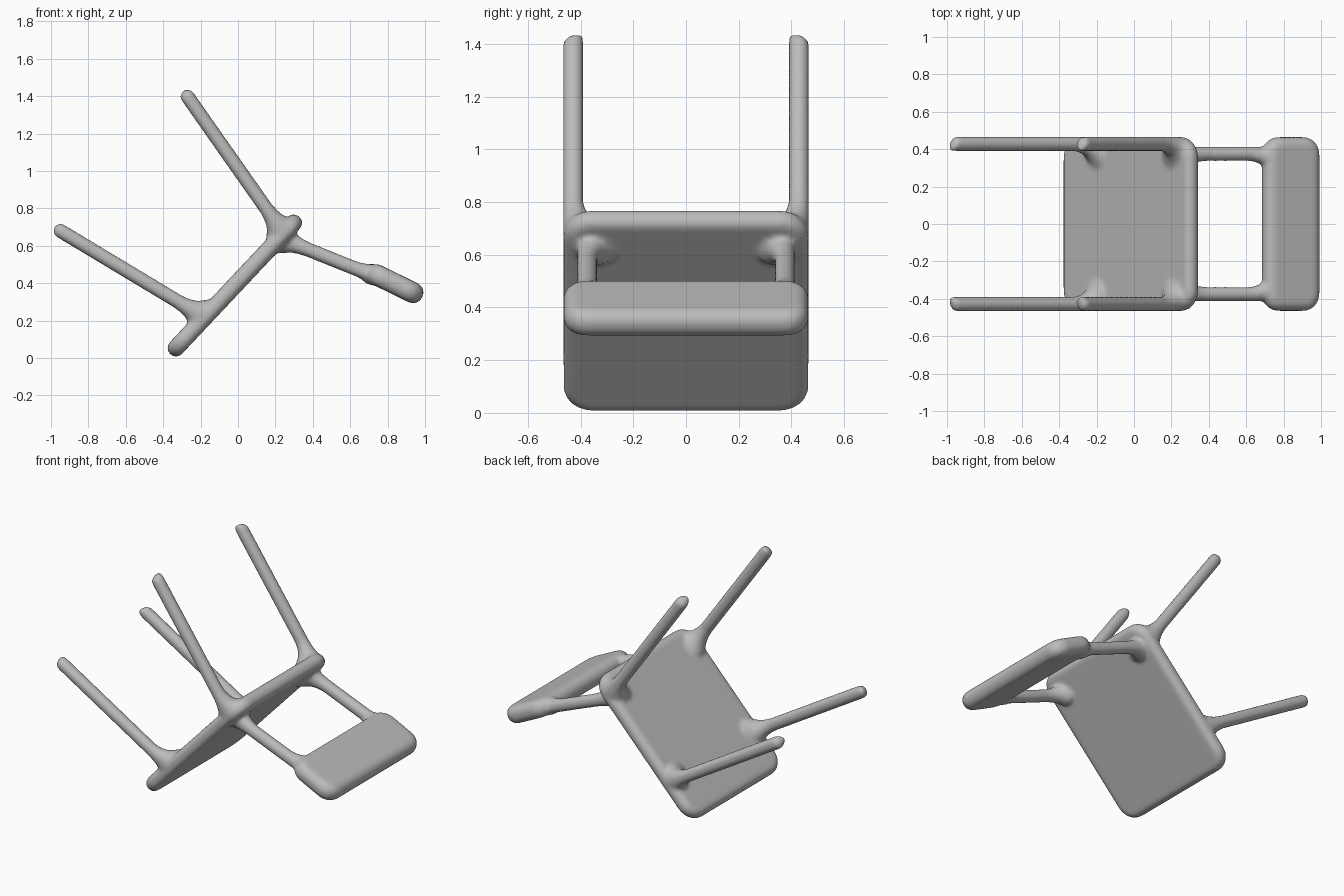
import bpy, bmesh, math
from mathutils import Vector, Matrix

if "Cube" in bpy.data.objects:
    bpy.data.objects.remove(bpy.data.objects["Cube"])

grey = bpy.data.materials.new("plain grey")
grey.diffuse_color = (0.5, 0.5, 0.5, 1)
grey.use_nodes = True
grey.node_tree.nodes["Principled BSDF"].inputs["Base Color"].default_value = grey.diffuse_color
parts = []


def add_object(name, bm):
    bmesh.ops.recalc_face_normals(bm, faces=bm.faces)
    mesh = bpy.data.meshes.new(name)
    bm.to_mesh(mesh)
    bm.free()
    ob = bpy.data.objects.new(name, mesh)
    bpy.context.collection.objects.link(ob)
    parts.append(ob)


def slab(name, start, end, width, thick, corner):
    """Pillow-edged board running from start to end in the XZ plane."""
    a, b = Vector((start[0], 0, start[1])), Vector((end[0], 0, end[1]))
    along = (b - a).normalized()
    up = along.cross(Vector((0, 1, 0)))
    bm = bmesh.new()
    bmesh.ops.create_cube(bm, size=1)
    bmesh.ops.scale(bm, vec=((b - a).length, width, thick), verts=bm.verts)
    edges = [e for e in bm.edges
             if abs(e.verts[0].co.z - e.verts[1].co.z) > thick / 2]
    bmesh.ops.bevel(bm, geom=edges, offset=corner, segments=8, profile=0.5,
                    affect='EDGES')
    rim = [e for e in bm.edges
           if abs(e.verts[0].co.z - e.verts[1].co.z) < 1e-4]
    bmesh.ops.bevel(bm, geom=rim, offset=thick * 0.47, segments=6, profile=0.5,
                    affect='EDGES')
    frame = Matrix((along, Vector((0, 1, 0)), up)).transposed().to_4x4()
    bm.transform(Matrix.Translation((a + b) / 2) @ frame)
    add_object(name, bm)


def rod(name, base, tip, y, r, flare):
    """Round rod with a flared root and domed tip; the flare grows inward."""
    a, b = Vector((base[0], y, base[1])), Vector((tip[0], y, tip[1]))
    along = (b - a).normalized()
    side = Vector((0, 1, 0))
    across = along.cross(side)
    length = (b - a).length
    rings = [(0, r + flare), (0.04, r + flare), (0.06, r + flare * 0.6),
             (0.085, r + flare * 0.3), (0.12, r + flare * 0.1), (0.16, r)]
    for i in range(6):
        t = math.radians(i * 16)
        rings.append((length + r * math.sin(t), r * math.cos(t)))
    bm = bmesh.new()
    loops = []
    n = 20
    for s, rad in rings:
        c = a + along * s - side * math.copysign(rad - r, y)
        loops.append([bm.verts.new(c + rad * (side * math.cos(k * math.tau / n)
                      + across * math.sin(k * math.tau / n))) for k in range(n)])
    for p, q in zip(loops, loops[1:]):
        for k in range(n):
            bm.faces.new((p[k], p[(k + 1) % n], q[(k + 1) % n], q[k]))
    bm.faces.new(loops[0])
    bm.faces.new(loops[-1])
    add_object(name, bm)


# Seat and backrest boards
slab("seat", (-0.362, 0.021), (0.328, 0.755), 0.93, 0.09, 0.11)
slab("backrest", (0.69, 0.47), (0.985, 0.325), 0.93, 0.112, 0.09)

# Legs and backrest posts on both sides
for s in (-1, 1):
    rod("front_leg", (-0.18, 0.217), (-0.95, 0.68), 0.428 * s, 0.039, 0.05)
    rod("rear_leg", (0.245, 0.665), (-0.27, 1.398), 0.428 * s, 0.039, 0.05)
    rod("back_post", (0.225, 0.64), (0.76, 0.425), 0.375 * s, 0.039, 0.035)
    # short flare where the post runs into the backrest
    rod("post_joint", (0.74, 0.437), (0.58, 0.498), 0.375 * s, 0.036, 0.02)

# Fuse all parts into one softly blended chair
for ob in parts:
    ob.select_set(True)
bpy.context.view_layer.objects.active = parts[0]
bpy.ops.object.join()
chair = bpy.context.view_layer.objects.active
chair.name = "toppled_chair"
fuse = chair.modifiers.new("fuse", 'REMESH')
fuse.mode = 'VOXEL'
fuse.voxel_size = 0.011
soften = chair.modifiers.new("soften", 'SMOOTH')
soften.factor = 0.5
soften.iterations = 8
for m in ("fuse", "soften"):
    bpy.ops.object.modifier_apply(modifier=m)
chair.data.materials.clear()
chair.data.materials.append(grey)
bpy.ops.object.shade_smooth()
